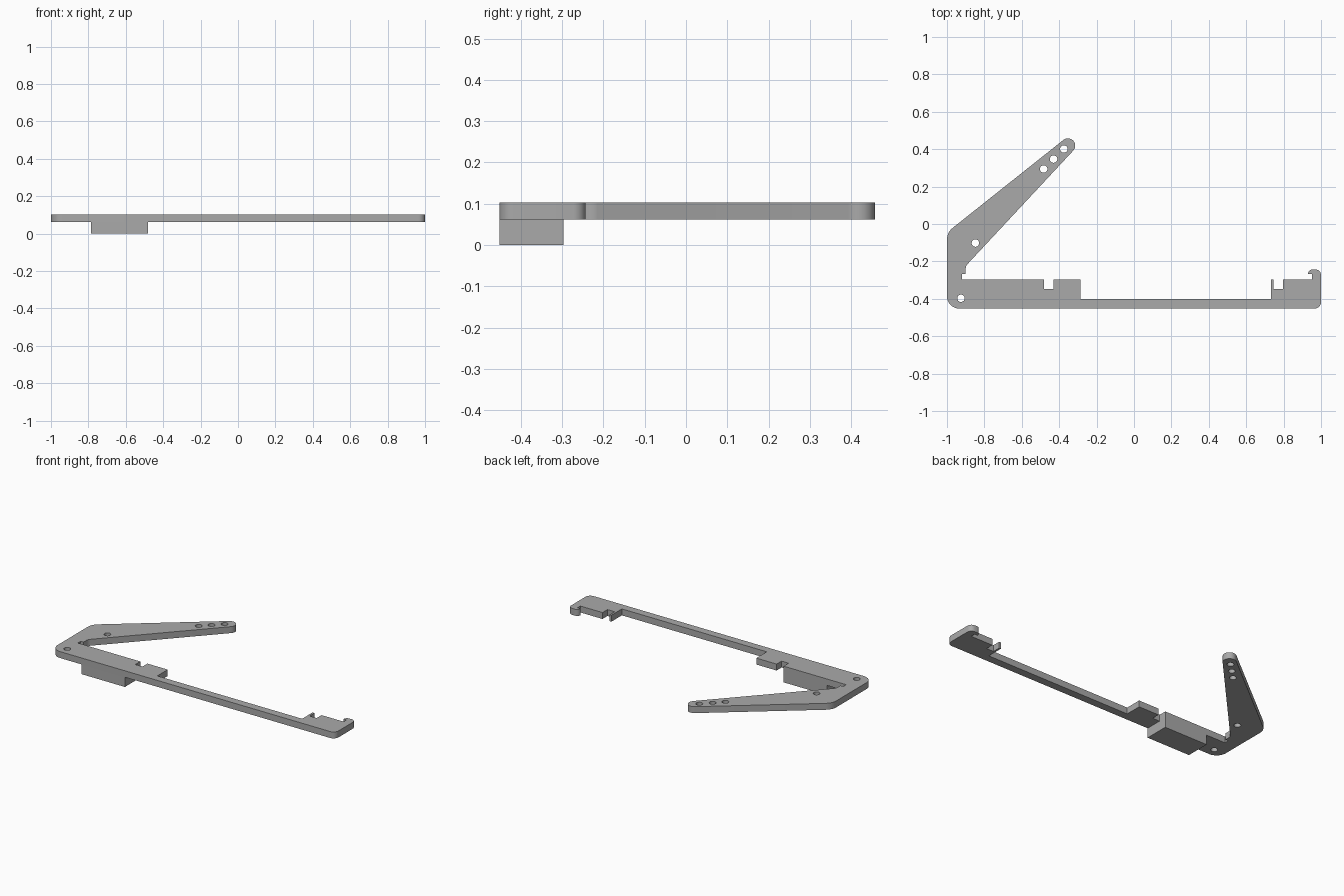
import bpy, math
from mathutils import Vector

cube = bpy.data.objects.get("Cube")
if cube:
    bpy.data.objects.remove(cube, do_unlink=True)

# Single plain grey material
grey = bpy.data.materials.new("plain grey")
grey.use_nodes = True
colour = (0.4, 0.4, 0.4, 1)
grey.diffuse_color = colour
grey.node_tree.nodes["Principled BSDF"].inputs["Base Color"].default_value = colour

Z_LOW, Z_HIGH = 0.062, 0.103
FRONT = -0.452


def rounded(corners, steps=8):
    """Outline points from (x, y, radius) corners, with true arc fillets."""
    out = []
    n = len(corners)
    for i, (x, y, r) in enumerate(corners):
        p = Vector((x, y))
        if r == 0:
            out.append(p)
            continue
        a = (Vector(corners[i - 1][:2]) - p).normalized()
        b = (Vector(corners[(i + 1) % n][:2]) - p).normalized()
        half = a.angle(b) / 2
        centre = p + (a + b).normalized() * (r / math.sin(half))
        start = p + a * (r / math.tan(half)) - centre
        end = p + b * (r / math.tan(half)) - centre
        a0 = math.atan2(start.y, start.x)
        sweep = math.atan2(end.y, end.x) - a0
        sweep = (sweep + math.pi) % (2 * math.pi) - math.pi
        for k in range(steps + 1):
            t = a0 + sweep * k / steps
            out.append(centre + Vector((math.cos(t), math.sin(t))) * r)
    return out


def circle(x, y, r, sides=24):
    return [Vector((x + r * math.cos(2 * math.pi * k / sides),
                    y + r * math.sin(2 * math.pi * k / sides))) for k in range(sides)]


def plate(name, loops, low, high):
    """Flat plate: first loop is the outline, the others are holes."""
    curve = bpy.data.curves.new(name, 'CURVE')
    curve.dimensions = '2D'
    curve.fill_mode = 'BOTH'
    curve.extrude = (high - low) / 2
    for loop in loops:
        spline = curve.splines.new('POLY')
        spline.points.add(len(loop) - 1)
        for point, p in zip(spline.points, loop):
            point.co = (p.x, p.y, 0, 1)
        spline.use_cyclic_u = True
    obj = bpy.data.objects.new(name, curve)
    obj.location.z = (low + high) / 2
    bpy.context.collection.objects.link(obj)
    bpy.ops.object.select_all(action='DESELECT')
    obj.select_set(True)
    bpy.context.view_layer.objects.active = obj
    bpy.ops.object.convert(target='MESH')
    obj = bpy.context.object
    bpy.ops.object.mode_set(mode='EDIT')
    bpy.ops.mesh.select_all(action='SELECT')
    bpy.ops.mesh.remove_doubles(threshold=0.0002)
    bpy.ops.mesh.normals_make_consistent(inside=False)
    bpy.ops.object.mode_set(mode='OBJECT')
    obj.data.materials.clear()
    obj.data.materials.append(grey)
    bpy.ops.object.shade_smooth_by_angle(angle=math.radians(30))
    return obj


# Bracket outline, clockwise from the front right-hand corner
EDGE, NOTCH, RAIL, LIP = -0.297, -0.347, -0.402, -0.268
outline = [
    (-1, FRONT, 0.065),
    # slanted arm, its long sides meeting in a rounded tip
    (-1, -0.045, 0.08), (0.031, 0.774, 0.039), (-0.9, -0.225, 0.04),
    # relief slot at the root of the arm
    (-0.9, LIP, 0), (-0.92, LIP, 0), (-0.92, EDGE, 0),
    # first notch and step down to the thin rail
    (-0.48, EDGE, 0), (-0.48, NOTCH, 0), (-0.43, NOTCH, 0), (-0.43, EDGE, 0),
    (-0.287, EDGE, 0), (-0.287, RAIL, 0),
    # second notch with its thin prong
    (0.733, RAIL, 0), (0.733, EDGE, 0), (0.746, EDGE, 0), (0.746, NOTCH, 0),
    (0.796, NOTCH, 0), (0.796, EDGE, 0),
    # end hook
    (0.952, EDGE, 0), (0.952, LIP, 0), (0.93, LIP, 0), (0.93, -0.243, 0.024),
    (1, -0.243, 0.03), (1, FRONT, 0.035),
]
holes = [(-0.925, -0.397), (-0.848, -0.102), (-0.483, 0.294), (-0.43, 0.347), (-0.375, 0.401)]
plate("bracket_plate", [rounded(outline)] + [circle(x, y, 0.02) for x, y in holes], Z_LOW, Z_HIGH)

# Block under the plate
block = [(-0.785, FRONT, 0), (-0.785, EDGE, 0), (-0.48, EDGE, 0), (-0.48, FRONT, 0)]
plate("lower_block", [rounded(block)], 0, Z_LOW)
